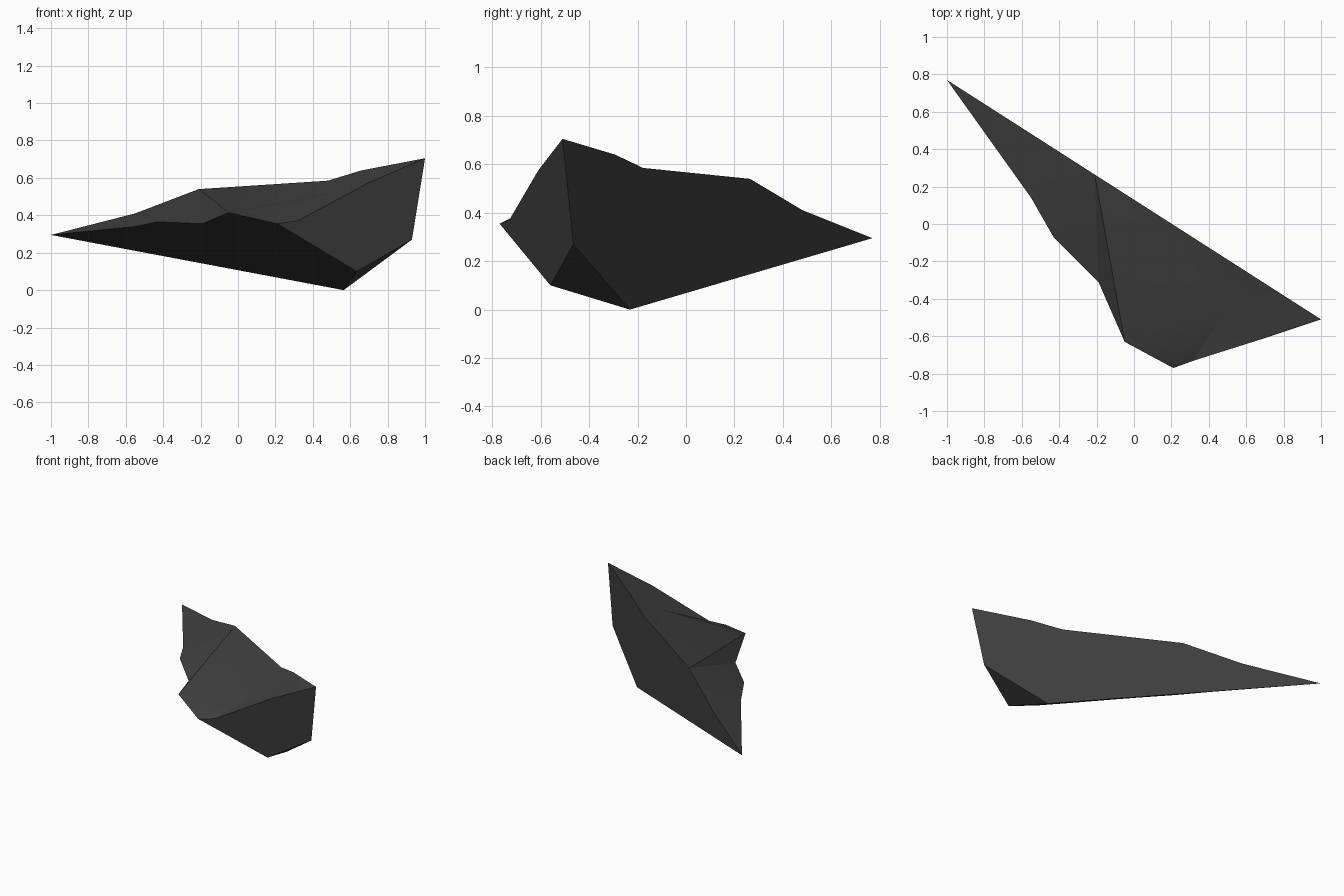
import bpy
import bmesh
import math

cube = bpy.data.objects.get("Cube")
if cube:
    bpy.data.objects.remove(cube, do_unlink=True)

# Single dark stone colour
stone = bpy.data.materials.new("dark_stone")
stone.use_nodes = True
colour = (0.05, 0.05, 0.05, 1)
stone.diffuse_color = colour
shader = next(n for n in stone.node_tree.nodes if n.type == "BSDF_PRINCIPLED")
shader.inputs["Base Color"].default_value = colour
shader.inputs["Roughness"].default_value = 0.9

bm = bmesh.new()


def on_cut(x, z):
    """Corner on the straight vertical back cut."""
    return bm.verts.new((x, 0.13 - 0.64 * x, z))


# Upper edge of the back cut, from the thin tip to the tall end
back = [on_cut(x, z) for x, z in (
    (-1, 0.295), (-0.55, 0.41), (-0.21, 0.54),
    (0.48, 0.585), (0.66, 0.64), (1, 0.705))]

# Jagged front edge, from the thin tip to the tall end
front = [bm.verts.new(p) for p in (
    (-0.55, 0.14, 0.34), (-0.43, -0.07, 0.365), (-0.19, -0.31, 0.355),
    (-0.05, -0.63, 0.415), (0.21, -0.77, 0.355), (0.32, -0.73, 0.37),
    (0.70, -0.61, 0.575))]

# Lower corners and the end of the ridge on top
keel = on_cut(0.565, 0)
heel = on_cut(0.93, 0.27)
toe = bm.verts.new((0.635, -0.56, 0.10))
ridge = bm.verts.new((0.50, -0.44, 0.515))

tip, b1, b2, b3, b4, peak = back
f1, f2, f3, f4, f5, f6, f7 = front

# Broken top surface
for face in ((tip, f1, b1), (b1, f1, f2), (b1, f2, b2), (b2, f2, f3),
             (b2, f3, f4), (b2, f4, ridge), (b2, ridge, b3),
             (ridge, f4, f5, f6), (ridge, f6, f7), (ridge, f7, b4),
             (ridge, b4, b3), (f7, peak, b4)):
    bm.faces.new(face)

# Flat cuts: back, underside, end and small lower facet
bm.faces.new(back + [heel, keel])
bm.faces.new([tip] + front[:5] + [toe, keel])
bm.faces.new([f5, f6, f7, peak, heel, toe])
bm.faces.new([keel, toe, heel])

bmesh.ops.recalc_face_normals(bm, faces=bm.faces[:])
mesh = bpy.data.meshes.new("rock_shard")
bm.to_mesh(mesh)
bm.free()
mesh.materials.append(stone)

shard = bpy.data.objects.new("rock_shard", mesh)
bpy.context.collection.objects.link(shard)

# Soften the gentle top facets while keeping the cuts sharp
bpy.ops.object.select_all(action="DESELECT")
shard.select_set(True)
bpy.context.view_layer.objects.active = shard
bpy.ops.object.shade_smooth_by_angle(angle=math.radians(25))
